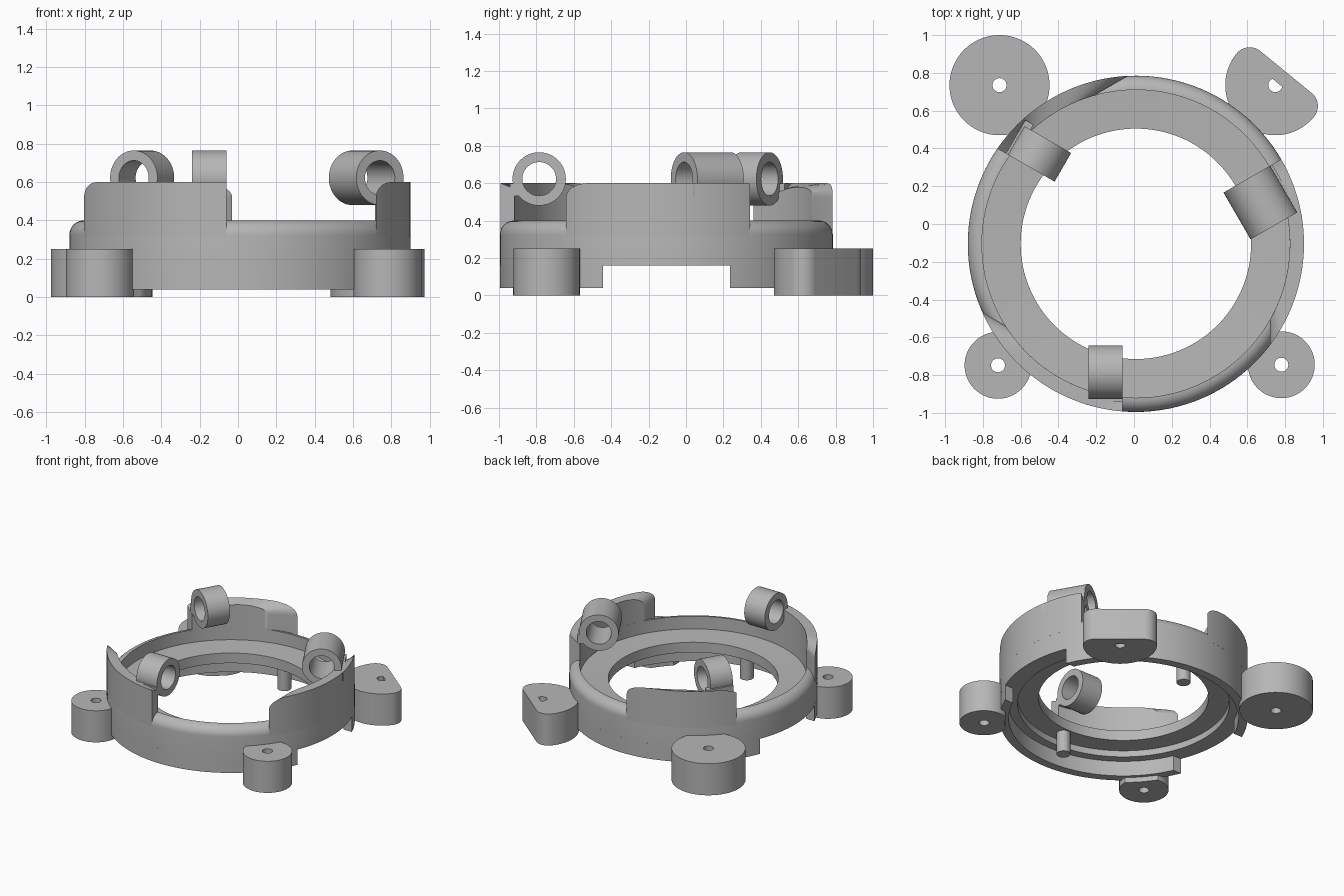
import bpy, bmesh
from math import sin, cos, asin, acos, atan2, hypot, pi, radians, sqrt
from mathutils import Matrix, Vector

if "Cube" in bpy.data.objects:
    bpy.data.objects.remove(bpy.data.objects["Cube"], do_unlink=True)

CENTRE = Vector((0.01, -0.105, 0))
R_OUT, R_IN = 0.89, 0.815
SEG = 128

grey = bpy.data.materials.new("light_grey")
grey.use_nodes = True
COLOUR = (0.47, 0.47, 0.47, 1)
grey.diffuse_color = COLOUR
grey.node_tree.nodes["Principled BSDF"].inputs["Base Color"].default_value = COLOUR


def finish(name, bm, matrix=None):
    """Turn a bmesh into a smooth-shaded object with sharp edges kept."""
    if matrix is not None:
        bm.transform(matrix)
    bmesh.ops.recalc_face_normals(bm, faces=bm.faces)
    mesh = bpy.data.meshes.new(name)
    bm.to_mesh(mesh)
    bm.free()
    mesh.materials.append(grey)
    ob = bpy.data.objects.new(name, mesh)
    bpy.context.collection.objects.link(ob)
    bpy.ops.object.select_all(action="DESELECT")
    ob.select_set(True)
    bpy.context.view_layer.objects.active = ob
    bpy.ops.object.shade_smooth_by_angle(angle=radians(30))
    return ob


def loft(loops, closed):
    """Skin a row of equal loops, capped at the ends unless closed."""
    bm = bmesh.new()
    rows = [[bm.verts.new(p) for p in loop] for loop in loops]
    n = len(rows[0])
    for i in range(len(rows) if closed else len(rows) - 1):
        a, b = rows[i], rows[(i + 1) % len(rows)]
        for j in range(n):
            k = (j + 1) % n
            bm.faces.new((a[j], a[k], b[k], b[j]))
    if not closed:
        bm.faces.new(rows[0])
        bm.faces.new(rows[-1])
    return bm


def lathe(profile, seg):
    """Revolve a closed (radius, height) profile about z."""
    return loft([[(r * cos(a), r * sin(a), z) for r, z in profile]
                 for a in (2 * pi * i / seg for i in range(seg))], True)


def arc_wall(inner, outer, start, end, z0, top, steps=48):
    """Curved wall whose end angles depend on radius and top on position."""
    loops = []
    for i in range(steps + 1):
        t = (i / steps) ** 1.5
        pts = []
        for r in (inner, outer):
            a = start(r) * (1 - t) + end(r) * t
            pts.append((r * cos(a), r * sin(a)))
        (xi, yi), (xo, yo) = pts
        loops.append([(xi, yi, z0), (xo, yo, z0),
                      (xo, yo, top(xo, yo)), (xi, yi, top(xi, yi))])
    return loft(loops, False)


# Main ring: stepped underside, flat inner flange, rounded outer rim
fillet = R_OUT - R_IN
profile = [(0.61, 0.21), (0.76, 0.21), (0.76, 0.16), (R_OUT, 0.16)]
for i in range(9):
    a = pi / 2 * i / 8
    profile.append((R_IN + fillet * cos(a), 0.325 + fillet * sin(a)))
profile += [(R_IN, 0.30), (0.61, 0.29)]
finish("main_ring", lathe(profile, SEG), Matrix.Translation(CENTRE))

# Lower skirts at front and back, leaving a straight slot between them
for name, turn in (("back_skirt", 0), ("front_skirt", pi)):
    skirt = arc_wall(0.825, R_OUT, lambda r: asin(0.34 / r),
                     lambda r: pi - asin(0.34 / r), 0.04, lambda x, y: 0.16)
    finish(name, skirt, Matrix.Translation(CENTRE) @ Matrix.Rotation(turn, 4, "Z"))

# Pegs under the flange
for name, y in (("back_peg", 0.67), ("front_peg", -0.67)):
    bm = bmesh.new()
    bmesh.ops.create_cone(bm, cap_ends=True, segments=32, radius1=0.05,
                          radius2=0.05, depth=0.19)
    finish(name, bm, Matrix.Translation(CENTRE + Vector((0, y, 0.135))))

# Three raised walls, each carrying a tube on its inner face
NORMAL = radians(240)


def raised_wall(cut, end_x):
    def top(x, y):
        u = x * cos(NORMAL) + y * sin(NORMAL) - cut
        u = min(max(u, 0), 0.08)
        return 0.52 + sqrt(max(0, 0.08 ** 2 - (0.08 - u) ** 2))
    return arc_wall(R_IN, R_OUT, lambda r: NORMAL - acos(cut / r),
                    lambda r: 1.5 * pi + asin(end_x / r), 0.31, top, 64)


for name, turn, cut, end_x, length in (("front", 0, 0.72, -0.07, 0.18),
                                       ("left", 120, 0.71, 0.003, 0.286),
                                       ("back", -120, 0.79, -0.07, 0.175)):
    place = Matrix.Translation(CENTRE) @ Matrix.Rotation(radians(turn), 4, "Z")
    finish(name + "_wall", raised_wall(cut, end_x), place)
    h = length / 2
    tube = lathe([(0.09, -h), (0.1425, -h), (0.1425, h), (0.09, h)], 64)
    finish(name + "_tube", tube, place
           @ Matrix.Translation((end_x - h, -0.68, 0.6225))
           @ Matrix.Rotation(pi / 2, 4, "Y"))
    web = bmesh.new()
    bmesh.ops.create_cube(web, size=1)
    finish(name + "_tube_web", web, place
           @ Matrix.Translation((end_x - h - 0.015, -0.81, 0.565))
           @ Matrix.Diagonal((length + 0.03, 0.05, 0.068, 1)))


# Mounting feet with screw holes
def arc(radius, a0, a1, steps, offset=0, direction=0):
    d = radians(direction)
    return [(offset * cos(d) + radius * cos(a), offset * sin(d) + radius * sin(a))
            for a in (radians(a0 + (a1 - a0) * i / steps) for i in range(steps))]


def foot(name, x, y, outline, height=0.25, hole=0.037):
    outer, inner = [], []
    for px, py in outline:
        a = atan2(py, px)
        inner.append((x + hole * cos(a), y + hole * sin(a)))
        rel = Vector((x + px - CENTRE.x, y + py - CENTRE.y))
        if rel.length < 0.85:      # keep the foot out of the ring's inside
            rel *= 0.85 / rel.length
        outer.append((rel.x + CENTRE.x, rel.y + CENTRE.y))
    loops = [[(*i, 0), (*o, 0), (*o, height), (*i, height)]
             for i, o in zip(inner, outer)]
    finish(name, loft(loops, True))


small = arc(0.177, 0, 360, 64)
foot("front_right_foot", -0.72, -0.748, small)
foot("front_left_foot", 0.78, -0.745, small)
foot("back_right_foot", -0.712, 0.735, arc(0.265, 0, 360, 96))
clipped = (arc(0.265, 140.8, 320.8, 48)
           + arc(0.09, 320.8, 410.8, 16, 0.175, 320.8)
           + arc(0.09, 50.8, 140.8, 16, 0.175, 140.8))
foot("back_left_foot", 0.748, 0.735, clipped)
